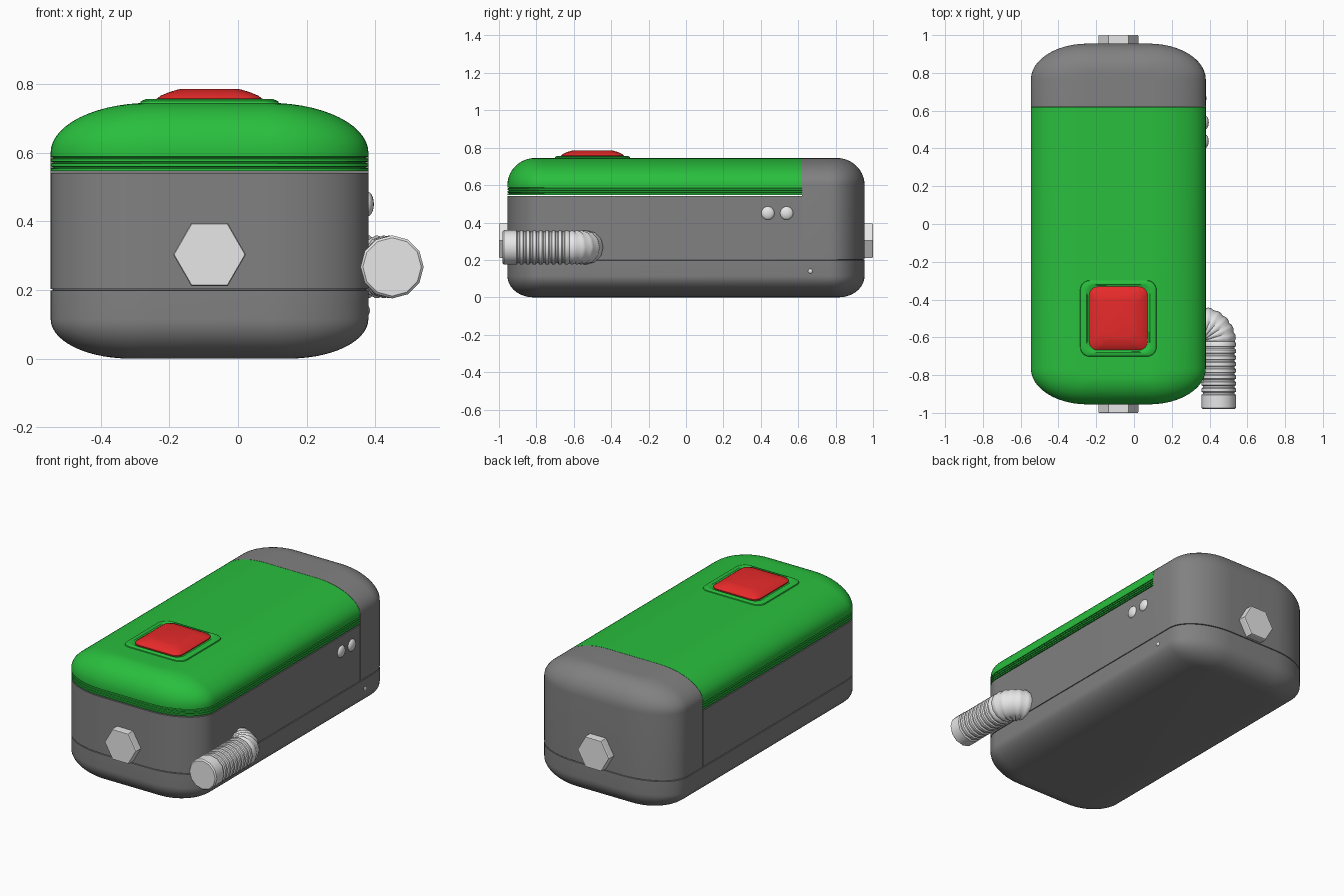
import bpy, bmesh, math
from mathutils import Vector

if "Cube" in bpy.data.objects:
    bpy.data.objects.remove(bpy.data.objects["Cube"])

CX = -0.083            # middle of the case
HX, HY = 0.463, 0.955  # half sizes of the case
SPLIT = 0.62           # where the lid meets the rear cap


def material(name, color):
    m = bpy.data.materials.new(name)
    m.use_nodes = True
    m.diffuse_color = color
    m.node_tree.nodes["Principled BSDF"].inputs["Base Color"].default_value = color
    return m


GREY = material("dark grey", (0.22, 0.22, 0.22, 1))
GREEN = material("green", (0.022, 0.52, 0.047, 1))
RED = material("red", (0.8, 0.023, 0.023, 1))
LIGHT = material("light grey", (0.8, 0.8, 0.8, 1))


def finish(obj, mat, angle=35):
    obj.data.materials.append(mat)
    bpy.ops.object.select_all(action="DESELECT")
    obj.select_set(True)
    bpy.context.view_layer.objects.active = obj
    bpy.ops.object.shade_smooth_by_angle(angle=math.radians(angle))


def loft(name, rings, mat, cut=0, angle=35):
    """Skin a list of rings, cap both ends; cut=1 keeps the front, -1 the rear."""
    bm = bmesh.new()
    loops = [[bm.verts.new(p) for p in ring] for ring in rings]
    n = len(loops[0])
    for a, b in zip(loops, loops[1:]):
        for i in range(n):
            j = (i + 1) % n
            bm.faces.new((a[i], a[j], b[j], b[i]))
    bm.faces.new(loops[0])
    bm.faces.new(loops[-1])
    if cut:
        geom = bm.verts[:] + bm.edges[:] + bm.faces[:]
        bmesh.ops.bisect_plane(bm, geom=geom, plane_co=(0, SPLIT - cut * 0.001, 0),
                               plane_no=(0, cut, 0), clear_outer=True)
        bmesh.ops.holes_fill(bm, edges=[e for e in bm.edges if e.is_boundary])
    bmesh.ops.recalc_face_normals(bm, faces=bm.faces[:])
    mesh = bpy.data.meshes.new(name)
    bm.to_mesh(mesh)
    bm.free()
    obj = bpy.data.objects.new(name, mesh)
    bpy.context.collection.objects.link(obj)
    finish(obj, mat, angle)
    return obj


def rounded_ring(cy, hx, hy, rx, ry, z, steps=12):
    """Rectangle with elliptical corners, lying flat at height z."""
    pts = []
    for k, (sx, sy) in enumerate(((1, 1), (-1, 1), (-1, -1), (1, -1))):
        for i in range(steps + 1):
            a = math.pi / 2 * (k + i / steps)
            pts.append((CX + sx * (hx - rx) + rx * math.cos(a),
                        cy + sy * (hy - ry) + ry * math.sin(a), z))
    return pts


def case_ring(z, ix=0.0, iy=0.0, c=1.0):
    return rounded_ring(0, HX - ix, HY - iy, 0.03 + 0.27 * c, 0.04 + 0.15 * c, z)


def dome(z0, height, dx, dy, steps=14):
    """Rings that curve inward from z0 to z0 + height."""
    rings = []
    for i in range(steps + 1):
        a = math.pi / 2 * i / steps
        k = 1 - math.cos(a)
        rings.append(case_ring(z0 + height * math.sin(a), dx * k, dy * k, 1 - k))
    return rings


# Case: bottom tray, middle wall, rear cap
SEAM = [case_ring(0.198), case_ring(0.199, 0.006, 0.006),
        case_ring(0.202, 0.006, 0.006), case_ring(0.203)]
CROWN = dome(0.6, 0.145, 0.29, 0.15)
loft("bottom_tray", dome(0.115, -0.115, 0.23, 0.14)[::-1] + SEAM[:2], GREY)
loft("middle_wall", SEAM[1:] + [case_ring(0.541)], GREY, cut=1)
loft("rear_cap", SEAM[1:] + CROWN, GREY, cut=-1)

# Lid with three fine grooves round its rim
rim = [case_ring(0.547)]
for g in (0.557, 0.571, 0.585):
    for dz, inset in ((-0.003, 0), (-0.001, 0.008), (0.001, 0.008), (0.003, 0)):
        rim.append(case_ring(g + dz, inset, inset))
loft("lid", rim + CROWN, GREEN, cut=1)


# Push button in a raised frame
def pad(name, levels, mat, radius):
    loft(name, [rounded_ring(-0.5, hx, hy, radius, radius, z, 6)
                for z, hx, hy in levels], mat)


pad("button_frame", ((0.735, 0.205, 0.205), (0.75, 0.2, 0.2), (0.756, 0.185, 0.19),
                     (0.756, 0.168, 0.18), (0.751, 0.162, 0.174)), GREEN, 0.05)
pad("button", ((0.745, 0.154, 0.168), (0.757, 0.154, 0.168), (0.766, 0.142, 0.158),
               (0.776, 0.118, 0.137), (0.783, 0.095, 0.115), (0.785, 0.085, 0.105)), RED, 0.045)


def tube_ring(center, heading, radius, sides):
    """Upright circle facing along a heading in the ground plane."""
    side = Vector((-math.sin(heading), math.cos(heading), 0))
    up = Vector((0, 0, 1))
    return [Vector(center) + radius * (math.cos(t) * side + math.sin(t) * up)
            for t in (math.tau * i / sides for i in range(sides))]


# Hexagonal bolts at both ends
for name, s in (("front_bolt", -1), ("rear_bolt", 1)):
    rings = [tube_ring((CX, s * y, 0.303), math.pi / 2, r, 6)
             for y, r in ((0.9, 0.106), (0.995, 0.106), (1.0, 0.103))]
    loft(name, rings, LIGHT, angle=20)

# Ribbed hose: smooth nozzle, ribbed straight run, ribbed elbow into the wall
HOSE_X, HOSE_Z, R = 0.449, 0.267, 0.092
hose = [tube_ring((HOSE_X, y, HOSE_Z), math.pi / 2, r, 12)
        for y, r in ((-0.98, R - 0.007), (-0.973, R), (-0.905, R))]
RIBS = 8
for i in range(RIBS):
    y0 = -0.9 + i * 0.275 / RIBS
    for dy, r in ((0, R - 0.008), (0.008, R - 0.008), (0.012, R - 0.001), (0.028, R - 0.001)):
        hose.append(tube_ring((HOSE_X, y0 + dy, HOSE_Z), math.pi / 2, r, 12))
BEND = 0.092
for i in range(17):
    a = math.pi / 2 * i / 16
    r = R - 0.007 if i % 3 == 0 else R - 0.001
    center = (HOSE_X - BEND + BEND * math.cos(a), -0.622 + BEND * math.sin(a), HOSE_Z)
    hose.append(tube_ring(center, math.pi / 2 + a, r, 12))
loft("hose", hose, LIGHT, angle=40)

# Round studs on the left wall
for name, y, z, r, depth in (("front_stud", 0.438, 0.45, 0.036, 0.019),
                             ("rear_stud", 0.538, 0.45, 0.036, 0.019),
                             ("small_stud", 0.665, 0.14, 0.013, 0.008)):
    bpy.ops.mesh.primitive_uv_sphere_add(segments=16, ring_count=10,
                                         location=(CX + HX - 0.003, y, z))
    stud = bpy.context.object
    stud.name = name
    stud.scale = (depth, r, r)
    finish(stud, LIGHT)
